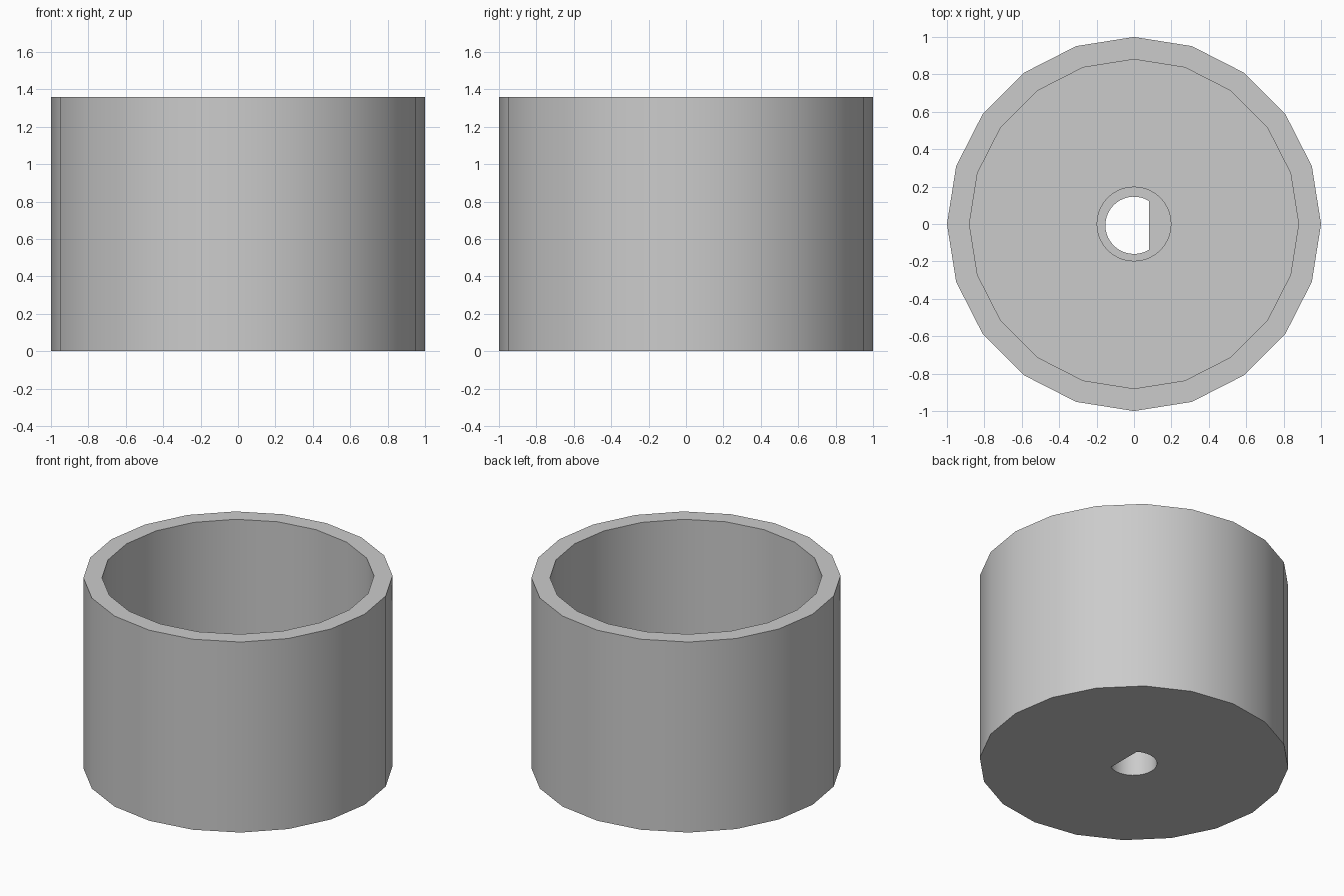
import bpy
import bmesh
from math import cos, sin, pi, acos

default_cube = bpy.data.objects.get("Cube")
if default_cube:
    bpy.data.objects.remove(default_cube)

HEIGHT = 1.36
FLOOR = 0.12
HUB_TOP = 0.6
SHAFT_R, SHAFT_FLAT, SHAFT_Y = 0.153, 0.08, -0.007

grey = bpy.data.materials.new("plain grey")
grey.use_nodes = True
colour = (0.6, 0.6, 0.6, 1)
grey.diffuse_color = colour
grey.node_tree.nodes["Principled BSDF"].inputs["Base Color"].default_value = colour


def circle(radius, sides):
    return [(radius * cos(2 * pi * i / sides), radius * sin(2 * pi * i / sides))
            for i in range(sides)]


def prism(name, outline, bottom, top):
    """Extrude a flat outline upwards into a closed solid."""
    bm = bmesh.new()
    base = bm.faces.new([bm.verts.new((x, y, bottom)) for x, y in outline])
    new = bmesh.ops.extrude_face_region(bm, geom=[base], use_keep_orig=True)["geom"]
    verts = [g for g in new if isinstance(g, bmesh.types.BMVert)]
    bmesh.ops.translate(bm, verts=verts, vec=(0, 0, top - bottom))
    bmesh.ops.recalc_face_normals(bm, faces=bm.faces)
    mesh = bpy.data.meshes.new(name)
    bm.to_mesh(mesh)
    bm.free()
    mesh.materials.append(grey)
    obj = bpy.data.objects.new(name, mesh)
    bpy.context.collection.objects.link(obj)
    return obj


def combine(target, tool, operation):
    """Apply a boolean and discard the tool solid."""
    bpy.context.view_layer.objects.active = target
    mod = target.modifiers.new(operation.lower(), "BOOLEAN")
    mod.operation = operation
    mod.solver = "EXACT"
    mod.object = tool
    bpy.ops.object.modifier_apply(modifier=mod.name)
    bpy.data.objects.remove(tool)


# Faceted cup with a hollow inside
cup = prism("cup", circle(1, 20), 0, HEIGHT)
combine(cup, prism("cavity", circle(0.88, 20), FLOOR, HEIGHT + 0.2), "DIFFERENCE")

# Round hub standing on the floor
combine(cup, prism("hub", circle(0.2, 40), FLOOR / 2, HUB_TOP), "UNION")

# D-shaped shaft hole, flat on the left side
start = acos(SHAFT_FLAT / SHAFT_R)
steps = 28
angles = [start + (2 * pi - 2 * start) * i / steps for i in range(steps + 1)]
d_shape = [(SHAFT_R * cos(a), SHAFT_Y + SHAFT_R * sin(a)) for a in angles]
combine(cup, prism("shaft_hole", d_shape, -0.2, HUB_TOP + 0.2), "DIFFERENCE")

# Smooth walls with crisp rims
bpy.ops.object.select_all(action="DESELECT")
cup.select_set(True)
bpy.context.view_layer.objects.active = cup
bpy.ops.object.shade_smooth_by_angle(angle=pi / 6)
